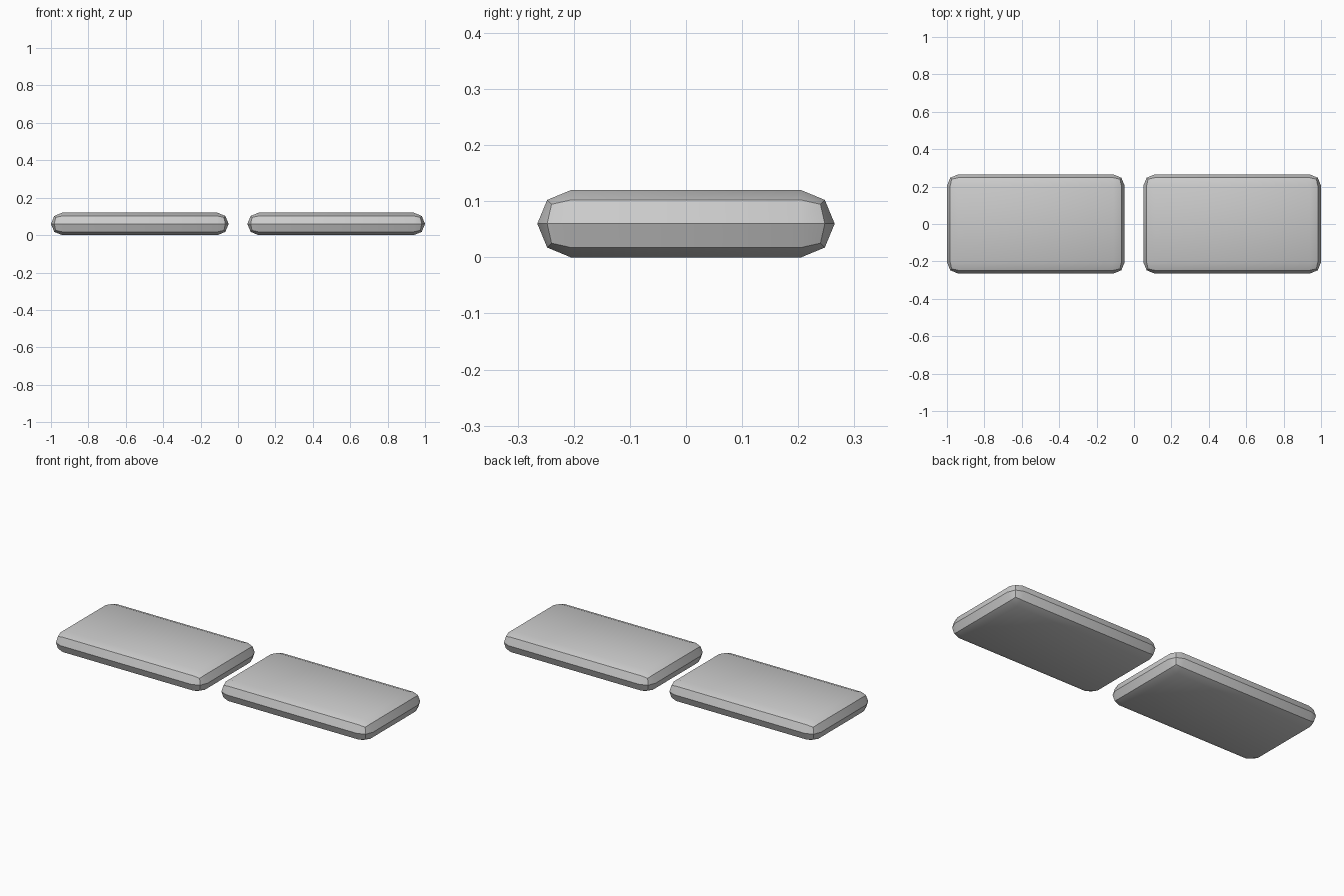
import bpy, bmesh
from mathutils import Matrix

if "Cube" in bpy.data.objects:
    bpy.data.objects.remove(bpy.data.objects["Cube"])

L, W, H, BEVEL = 0.95, 0.53, 0.12, 0.06


def slab(name, x):
    # box with every edge rounded in two facets, bevels meeting at mid height
    bm = bmesh.new()
    bmesh.ops.create_cube(bm, size=1, matrix=Matrix.Diagonal((L, W, H, 1)))
    bmesh.ops.bevel(bm, geom=bm.edges[:], offset=BEVEL, offset_type='OFFSET',
                    segments=2, profile=0.5, affect='EDGES', clamp_overlap=True)
    bmesh.ops.remove_doubles(bm, verts=bm.verts[:], dist=0.0005)
    bmesh.ops.recalc_face_normals(bm, faces=bm.faces[:])
    mesh = bpy.data.meshes.new(name)
    bm.to_mesh(mesh)
    bm.free()
    ob = bpy.data.objects.new(name, mesh)
    ob.location = (x, 0, H / 2)
    bpy.context.collection.objects.link(ob)
    # smooth the shallow top edge, keep the 45 degree facets crisp
    bpy.ops.object.select_all(action='DESELECT')
    ob.select_set(True)
    bpy.context.view_layer.objects.active = ob
    bpy.ops.object.shade_smooth_by_angle(angle=0.5236)


# two matching pads side by side
for name, x in (("left_pad", -0.525), ("right_pad", 0.525)):
    slab(name, x)
